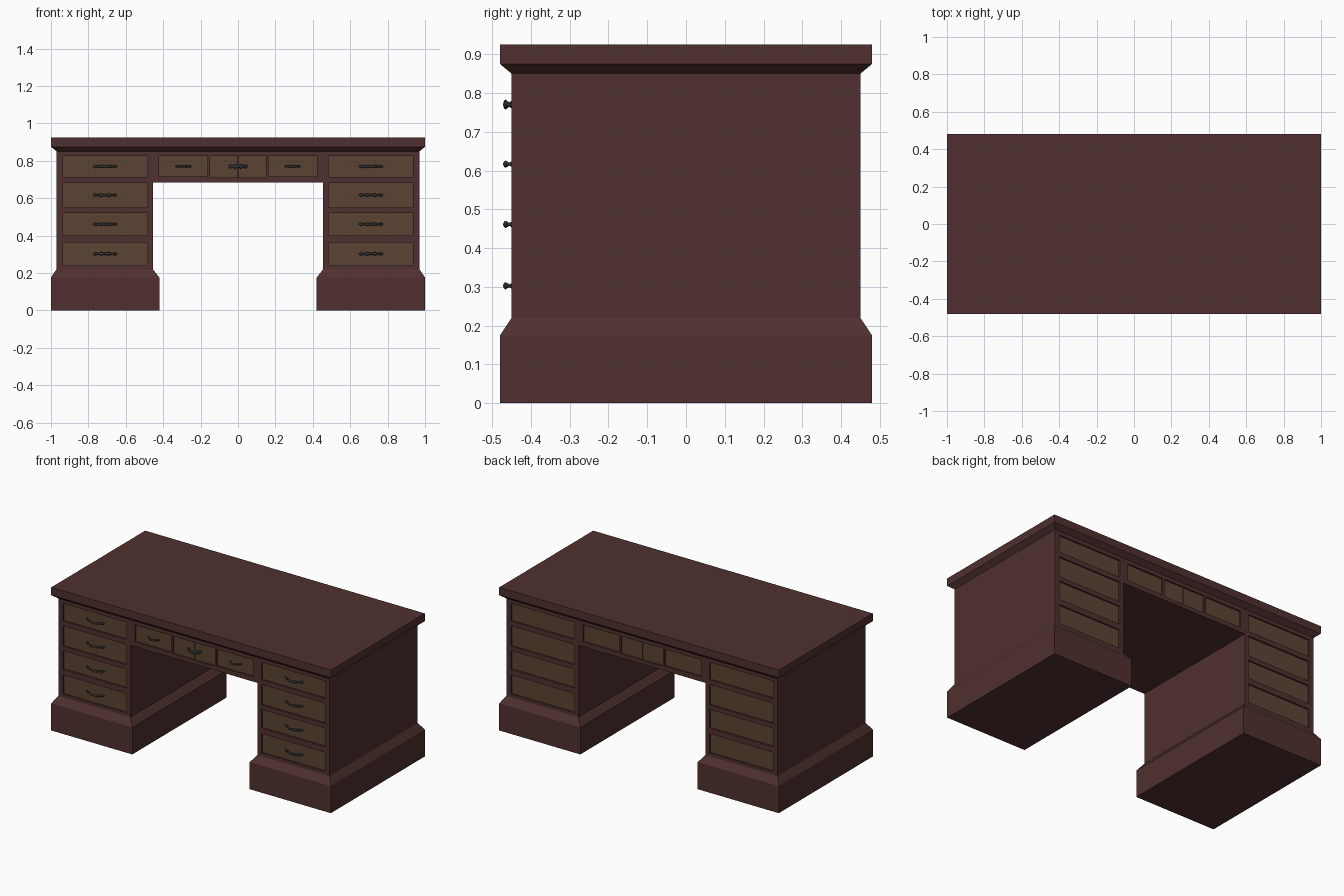
import bpy, bmesh, math
from mathutils import Vector

if "Cube" in bpy.data.objects:
    bpy.data.objects.remove(bpy.data.objects["Cube"])


def material(name, rgb):
    m = bpy.data.materials.new(name)
    m.diffuse_color = (*rgb, 1)
    m.use_nodes = True
    m.node_tree.nodes["Principled BSDF"].inputs["Base Color"].default_value = m.diffuse_color
    return m


WOOD = material("dark_red_wood", (0.08, 0.03, 0.029))
PANEL = material("brown_wood", (0.105, 0.057, 0.034))
METAL = material("dark_metal", (0.03, 0.036, 0.036))


def finish(bm, name, mat):
    bmesh.ops.recalc_face_normals(bm, faces=bm.faces)
    me = bpy.data.meshes.new(name)
    bm.to_mesh(me)
    bm.free()
    ob = bpy.data.objects.new(name, me)
    bpy.context.collection.objects.link(ob)
    if mat:
        me.materials.append(mat)
    return ob


def add_loft(bm, rings):
    """Join closed rings of points and cap both ends."""
    vs = [[bm.verts.new(p) for p in r] for r in rings]
    n = len(vs[0])
    for a, b in zip(vs, vs[1:]):
        for i in range(n):
            j = (i + 1) % n
            bm.faces.new((a[i], a[j], b[j], b[i]))
    bm.faces.new(vs[0][::-1])
    bm.faces.new(vs[-1])


def rect(x0, x1, y0, y1, z):
    return [(x0, y0, z), (x1, y0, z), (x1, y1, z), (x0, y1, z)]


def stack(name, levels, mat):
    """Solid from (x0, x1, half_depth, z) levels."""
    bm = bmesh.new()
    add_loft(bm, [rect(x0, x1, -h, h, z) for x0, x1, h, z in levels])
    return finish(bm, name, mat)


def boxes(name, spans, mat):
    bm = bmesh.new()
    for x0, x1, y0, y1, z0, z1 in spans:
        add_loft(bm, [rect(x0, x1, y0, y1, z) for z in (z0, z1)])
    return finish(bm, name, mat)


def cut(target, cutter):
    mod = target.modifiers.new("openings", 'BOOLEAN')
    mod.operation = 'DIFFERENCE'
    mod.solver = 'EXACT'
    mod.object = cutter
    bpy.context.view_layer.objects.active = target
    bpy.ops.object.modifier_apply(modifier=mod.name)
    bpy.data.objects.remove(cutter)


def openings(target, rects):
    """Recess drawer openings into the front and back faces."""
    spans = []
    for x0, x1, z0, z1 in rects:
        spans += [(x0, x1, -0.5, -0.43, z0, z1), (x0, x1, 0.43, 0.5, z0, z1)]
    cutter = boxes("opening_cutter", spans, None)
    cutter.hide_render = True
    cut(target, cutter)


def drawer(name, x0, x1, z0, z1):
    for side, s in (("front", -1), ("back", 1)):
        y0, y1 = sorted((s * 0.425, s * 0.44))
        boxes(f"{name}_{side}", [(x0, x1, y0, y1, z0, z1)], PANEL)


def handle(name, x, z, w, t=1.0):
    """Bowed pull: flared feet, thin necks, swollen leaves and a pinched grip."""
    half = [(1.0, -0.439, 0.003), (0.82, -0.446, 0.009), (0.6, -0.456, 0.004),
            (0.3, -0.466, 0.0095), (0.1, -0.468, 0.005)]
    pts = [(-a, y, r) for a, y, r in half] + [(0, -0.468, 0.007)]
    pts += [(a, y, r) for a, y, r in reversed(half)]
    rings = []
    for a, y, r in pts:
        rings.append([(x + a * w, y + 0.55 * r * math.cos(k * math.pi / 4),
                       z + t * r * math.sin(k * math.pi / 4)) for k in range(8)])
    bm = bmesh.new()
    add_loft(bm, rings)
    ob = finish(bm, name, METAL)
    for p in ob.data.polygons:
        p.use_smooth = True


# Desk top with chamfered underside
stack("desk_top", [(-0.97, 0.97, 0.45, 0.85), (-1, 1, 0.48, 0.875),
                   (-1, 1, 0.48, 0.925)], WOOD)

# Pedestals, each with a stepped plinth and four drawers
ROWS = [(0.714, 0.826), (0.551, 0.682), (0.401, 0.521), (0.241, 0.364)]
for label, s in (("left", -1), ("right", 1)):
    def span(a, b):
        return sorted((s * a, s * b))
    foot, body = span(0.42, 1.0), span(0.455, 0.97)
    ped = stack(f"{label}_pedestal", [(*foot, 0.48, 0), (*foot, 0.48, 0.175),
                (*body, 0.45, 0.22), (*body, 0.45, 0.85)], WOOD)
    dx = span(0.484, 0.936)
    openings(ped, [(*dx, z0, z1) for z0, z1 in ROWS])
    for i, (z0, z1) in enumerate(ROWS):
        drawer(f"{label}_drawer_{i + 1}", *dx, z0, z1)
        handle(f"{label}_handle_{i + 1}", s * 0.711, (z0 + z1) / 2, 0.065)

# Centre section over the kneehole
centre = stack("centre_section", [(-0.455, 0.455, 0.45, 0.685),
                                  (-0.455, 0.455, 0.45, 0.85)], WOOD)
openings(centre, [(-0.422, -0.163, 0.716, 0.825), (0.163, 0.422, 0.716, 0.825),
                  (-0.15, 0.15, 0.711, 0.826)])
for label, s in (("left", -1), ("right", 1)):
    drawer(f"centre_{label}_drawer", *sorted((s * 0.163, s * 0.422)), 0.716, 0.825)
    drawer(f"middle_{label}_panel", *sorted((s * 0.002, s * 0.15)), 0.711, 0.826)
    handle(f"centre_{label}_handle", s * 0.292, 0.77, 0.043, 0.8)
handle("middle_handle", 0, 0.77, 0.05, 1.4)
